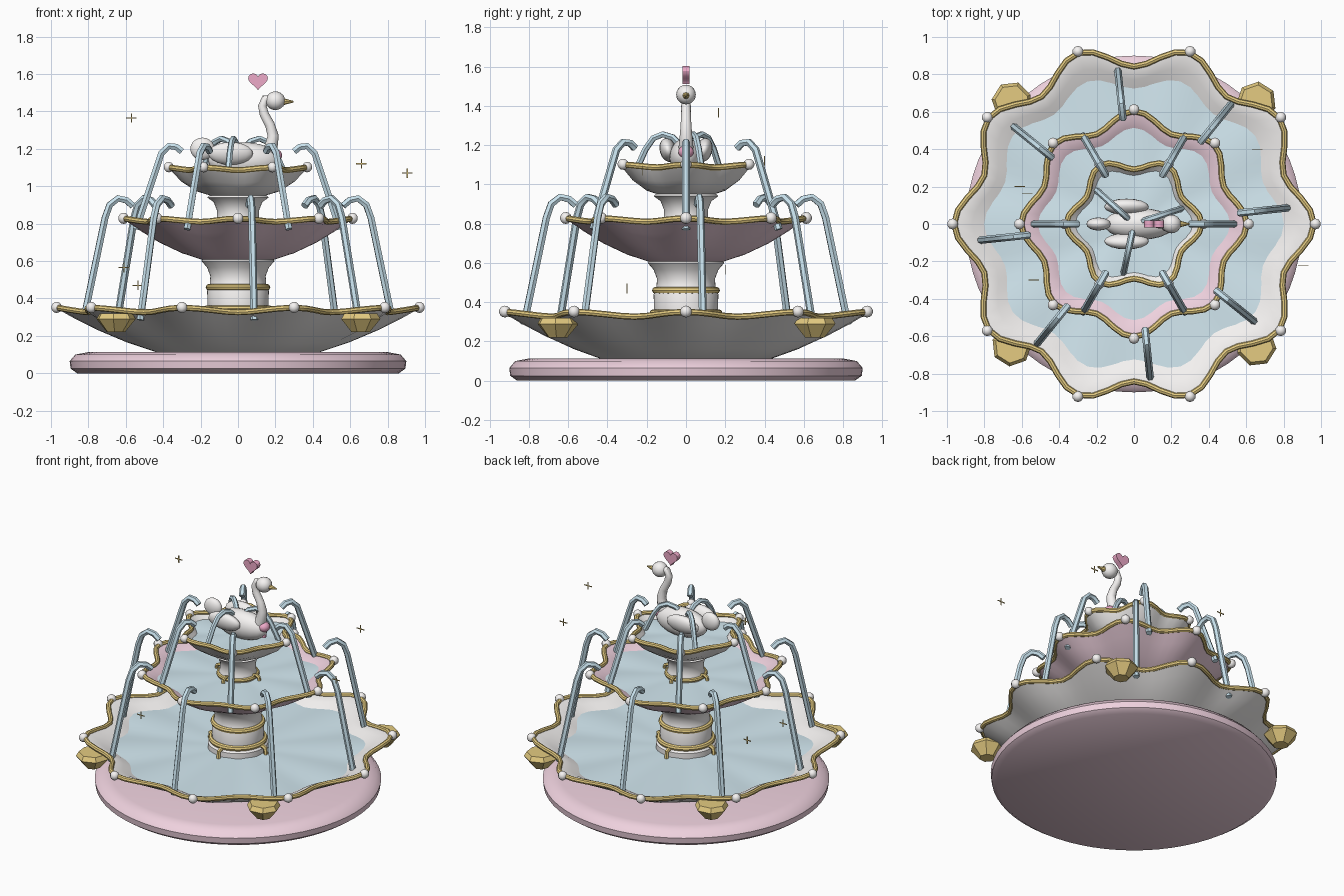
import bpy, bmesh
from math import sin, cos, pi, radians
from mathutils import Vector

if "Cube" in bpy.data.objects:
    bpy.data.objects.remove(bpy.data.objects["Cube"])


def material(name, rgb):
    m = bpy.data.materials.new(name)
    m.diffuse_color = (*rgb, 1)
    m.use_nodes = True
    m.node_tree.nodes["Principled BSDF"].inputs["Base Color"].default_value = m.diffuse_color
    return m


WHITE = material("white", (.92, .90, .89))
PINK = material("pink", (.86, .64, .73))
GOLD = material("gold", (.78, .60, .22))
WATER = material("water", (.66, .82, .89))
JET = material("jet_water", (.58, .76, .85))
ROSE = material("rose", (.85, .40, .58))


def finish(ob, name, mat, angle=40):
    ob.name = name
    ob.data.materials.clear()
    ob.data.materials.append(mat)
    bpy.ops.object.select_all(action='DESELECT')
    ob.select_set(True)
    bpy.context.view_layer.objects.active = ob
    if angle:
        bpy.ops.object.shade_smooth_by_angle(angle=radians(angle))
    return ob


def from_bmesh(bm, name, mat, angle=40):
    bmesh.ops.recalc_face_normals(bm, faces=bm.faces)
    me = bpy.data.meshes.new(name)
    bm.to_mesh(me)
    bm.free()
    ob = bpy.data.objects.new(name, me)
    bpy.context.collection.objects.link(ob)
    return finish(ob, name, mat, angle)


def wave(r, z, w, n, amp, t):
    """Point on a scalloped ring with n lobes."""
    c = cos(n * t) * w
    return Vector(((r + amp * c) * cos(t), (r + amp * c) * sin(t), z + .2 * amp * c))


def lathe(name, rings, mat, n=0, amp=0, seg=48):
    """Revolve (radius, height, scallop weight) rings; radius 0 makes a pole."""
    bm = bmesh.new()
    loops = []
    for r, z, w in rings:
        if r == 0:
            loops.append([bm.verts.new((0, 0, z))] * seg)
        else:
            loops.append([bm.verts.new(wave(r, z, w, n, amp, 2 * pi * i / seg)) for i in range(seg)])
    for a, b in zip(loops, loops[1:]):
        for i in range(seg):
            j = (i + 1) % seg
            bm.faces.new(list(dict.fromkeys((a[i], a[j], b[j], b[i]))))
    return from_bmesh(bm, name, mat)


def tube(name, pts, rad, mat, closed=False, res=2, radii=None):
    cu = bpy.data.curves.new(name, 'CURVE')
    cu.dimensions = '3D'
    cu.bevel_depth, cu.bevel_resolution, cu.use_fill_caps = rad, res, True
    sp = cu.splines.new('POLY')
    sp.points.add(len(pts) - 1)
    for i, p in enumerate(pts):
        sp.points[i].co = (*p, 1)
        sp.points[i].radius = radii[i] if radii else 1
    sp.use_cyclic_u = closed
    ob = bpy.data.objects.new(name, cu)
    bpy.context.collection.objects.link(ob)
    bpy.ops.object.select_all(action='DESELECT')
    ob.select_set(True)
    bpy.context.view_layer.objects.active = ob
    bpy.ops.object.convert(target='MESH')
    return finish(bpy.context.object, name, mat)


def ball(name, loc, size, mat, seg=16, rot=(0, 0, 0)):
    bpy.ops.mesh.primitive_uv_sphere_add(segments=seg, ring_count=seg // 2 + 2, location=loc, rotation=rot)
    bpy.context.object.scale = size
    return finish(bpy.context.object, name, mat, 60)


def cone(name, loc, r1, r2, h, mat, sides, rot=(0, 0, 0)):
    bpy.ops.mesh.primitive_cone_add(vertices=sides, radius1=r1, radius2=r2, depth=h, location=loc, rotation=rot)
    return finish(bpy.context.object, name, mat, 30)


def ring(name, z, major, minor):
    bpy.ops.mesh.primitive_torus_add(location=(0, 0, z), major_radius=major, minor_radius=minor,
                                     major_segments=32, minor_segments=8)
    return finish(bpy.context.object, name, GOLD)


def bowl(name, prof, n, amp, thick, water_r, water_z, water_w, pearl, mat):
    """Scalloped bowl with gold rim, pearls on the crests and a water surface."""
    r0, (R, Z) = prof[0][0], prof[-1]
    weight = lambda r: ((r - r0) / (R - r0)) ** 1.3
    out = [(r, z, weight(r)) for r, z in prof]
    inn = [(r - .012, z + thick, w) for r, z, w in out[:-1]]
    rings = [(0, out[0][1], 0)] + out + [(R - .02, Z, 1)] + inn[::-1] + [(0, inn[0][1], 0)]
    seg = n * 8
    lathe(name, rings, mat, n, amp, seg)
    lathe(name + "_water", [(0, water_z, 0), (water_r, water_z, water_w)], WATER, n, amp, seg)
    tube(name + "_rim", [wave(R - .008, Z + .003, 1, n, amp, 2 * pi * i / seg) for i in range(seg)],
         .016, GOLD, True)
    for i in range(n):
        p = wave(R, Z + .005, 1, n, amp, 2 * pi * i / n)
        ball(name + "_pearl", p, (pearl,) * 3, WHITE, 10)


def around(name, n, start, prof, rad, mat, res=1):
    """Repeat a tube with (radius, height) path around the axis."""
    for i in range(n):
        a = radians(start) + 2 * pi * i / n
        tube(name, [(r * cos(a), r * sin(a), z) for r, z in prof], rad, mat, False, res)


# base slab
lathe("base_slab", [(0, 0, 0), (.86, 0, 0), (.895, .025, 0), (.9, .065, 0), (.87, .1, 0), (.8, .113, 0),
                    (0, .113, 0)], PINK, seg=64)

# three bowls
bowl("lower_bowl", [(.43, .11), (.58, .162), (.72, .225), (.83, .285), (.91, .335)], 10, .06, .03,
     .785, .285, .65, .03, WHITE)
bowl("middle_bowl", [(.17, .6), (.29, .64), (.4, .695), (.49, .755), (.57, .815)], 8, .042, .025,
     .505, .782, .8, .03, PINK)
bowl("upper_bowl", [(.13, .945), (.21, .97), (.28, 1.02), (.335, 1.09)], 6, .035, .02,
     .293, 1.06, .8, .028, WHITE)

# columns, gold rings and small spouts
lathe("lower_column", [(0, .14, 0), (.19, .14, 0), (.19, .32, 0), (.162, .35, 0), (.165, .44, 0), (.15, .48, 0),
                       (.148, .52, 0), (.165, .565, 0), (.195, .6, 0), (.19, .61, 0), (0, .61, 0)], WHITE)
lathe("upper_column", [(0, .62, 0), (.13, .62, 0), (.13, .79, 0), (.112, .82, 0), (.112, .87, 0), (.13, .915, 0),
                       (.165, .94, 0), (.155, .95, 0), (0, .95, 0)], WHITE)
ring("lower_column_ring", .46, .155, .018)
ring("lower_column_foot_ring", .345, .168, .018)
ring("upper_column_ring", .795, .122, .014)
around("lower_spout", 4, 0, [(.15, .32), (.19, .335), (.21, .325), (.215, .27)], .014, GOLD)
around("upper_spout", 4, 0, [(.1, .8), (.14, .815), (.16, .805), (.165, .765)], .012, GOLD)

# water jets
around("lower_jet", 8, 6, [(.565, .895), (.6, .925), (.645, .935), (.69, .9), (.715, .83), (.83, .285)], .02, JET)
around("middle_jet", 6, 0, [(.3, 1.185), (.33, 1.21), (.37, 1.215), (.41, 1.175), (.435, 1.1), (.545, .77)],
       .02, JET)
around("top_jet", 3, 18, [(.03, 1.2), (.07, 1.24), (.12, 1.255), (.17, 1.235), (.21, 1.18), (.27, 1.05)],
       .017, JET)

# gold shells under the lower rim
for i in range(4):
    a = pi / 4 + i * pi / 2
    x, y = .925 * cos(a), .925 * sin(a)
    cone("shell_body", (x, y, .255), .05, .108, .07, GOLD, 7, (0, 0, a))
    cone("shell_top", (x, y, .305), .108, .09, .03, GOLD, 7, (0, 0, a))

# swan
ball("swan_body", (.03, 0, 1.14), (.19, .085, .095), WHITE, 20)
ball("swan_tail", (-.19, 0, 1.2), (.065, .035, .06), WHITE)
for s in (-1, 1):
    ball("swan_wing", (-.04, s * .092, 1.175), (.12, .042, .062), WHITE, 16, (s * -.25, 0, 0))
tube("swan_neck", [(.14, 0, 1.13), (.175, 0, 1.2), (.188, 0, 1.27), (.17, 0, 1.33), (.14, 0, 1.385),
                   (.13, 0, 1.43), (.145, 0, 1.465), (.19, 0, 1.462)], .026, WHITE, res=4,
     radii=[1.7, 1.4, 1.15, 1, .95, .9, .9, .9])
ball("swan_head", (.2, 0, 1.457), (.052, .05, .05), WHITE)
cone("swan_beak", (.267, 0, 1.452), .02, .004, .06, GOLD, 8, (0, pi / 2, 0))
ball("swan_bow", (.2, 0, 1.165), (.038, .04, .034), ROSE, 10)
cone("swan_ribbon", (.2, 0, 1.125), .016, .01, .06, ROSE, 6)

# floating heart
bm = bmesh.new()
pts = []
for i in range(28):
    t = 2 * pi * i / 28
    hx = 16 * sin(t) ** 3
    hz = 13 * cos(t) - 5 * cos(2 * t) - 2 * cos(3 * t) - cos(4 * t)
    pts.append(bm.verts.new((.107 + hx * .0033, -.018, 1.565 + hz * .0032)))
face = bm.faces.new(pts)
ext = bmesh.ops.extrude_face_region(bm, geom=[face])
bmesh.ops.translate(bm, vec=(0, .036, 0), verts=[v for v in ext["geom"] if isinstance(v, bmesh.types.BMVert)])
from_bmesh(bm, "heart", ROSE, 30)

# sparkles: thin upright crosses
for x, y, z in ((-.57, .165, 1.365), (.66, .4, 1.12), (.905, -.22, 1.07), (-.61, .2, .565), (-.535, -.3, .47)):
    for sx, sz in ((.028, .003), (.003, .025)):
        bpy.ops.mesh.primitive_cube_add(size=2, location=(x, y, z))
        bpy.context.object.scale = (sx, .002, sz)
        finish(bpy.context.object, "sparkle", GOLD, 0)
